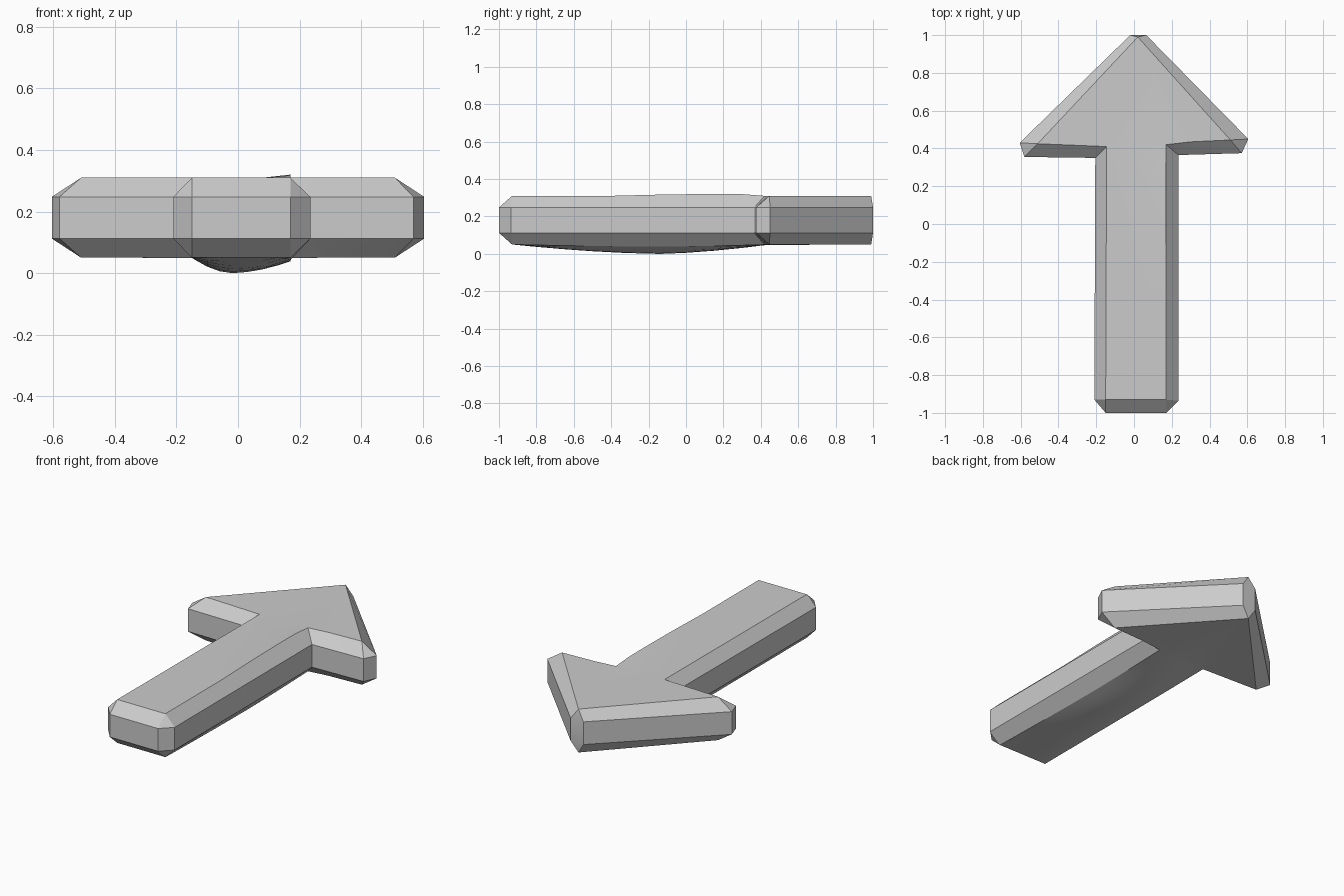
import bpy, bmesh, math

if "Cube" in bpy.data.objects:
    bpy.data.objects.remove(bpy.data.objects["Cube"])

# Arrow outline, counter-clockwise: (inner points on the flat face, outer points on the side wall)
CORNERS = [
    ([(-0.15, -0.93)], [(-0.21, -0.93), (-0.15, -1.0)]),
    ([(0.17, -0.93)], [(0.17, -1.0), (0.235, -0.935)]),
    ([(0.17, 0.42), (0.30, 0.435)], [(0.235, 0.365)]),
    ([(0.51, 0.445)], [(0.57, 0.375), (0.605, 0.45)]),
    ([(0.02, 0.99)], [(0.065, 1.0), (-0.02, 1.0)]),
    ([(-0.51, 0.425)], [(-0.605, 0.43), (-0.58, 0.355)]),
    ([(-0.145, 0.41)], [(-0.205, 0.35)]),
]
BOTTOM, LOW, HIGH, TOP = 0.05, 0.112, 0.248, 0.31

bm = bmesh.new()


def half(z_in, z_out):
    """Flat cap with a chamfered rim; returns the outer loop."""
    inner = [[bm.verts.new((*p, z_in)) for p in c[0]] for c in CORNERS]
    outer = [[bm.verts.new((*p, z_out)) for p in c[1]] for c in CORNERS]
    bm.faces.new([v for group in inner for v in group])
    for i in range(len(CORNERS)):
        a, b = inner[i], outer[i]
        a2, b2 = inner[(i + 1) % len(CORNERS)], outer[(i + 1) % len(CORNERS)]
        if len(a) + len(b) > 2:
            bm.faces.new(a + b[::-1])
        bm.faces.new([a[-1], b[-1], b2[0], a2[0]])
    return [v for group in outer for v in group]


# Bottom half, top half and side walls
low, high = half(BOTTOM, LOW), half(TOP, HIGH)
for i in range(len(low)):
    j = (i + 1) % len(low)
    bm.faces.new([low[i], low[j], high[j], high[i]])


def cap_geom(z):
    faces = [f for f in bm.faces if all(abs(v.co.z - z) < 1e-4 for v in f.verts)]
    return faces + list({e for f in faces for e in f.edges}) + list({v for f in faces for v in f.verts})


def slice_cap(z, axis, cuts):
    for c in cuts:
        co, no = [0, 0, 0], [0, 0, 0]
        co[axis], no[axis] = c, 1
        bmesh.ops.bisect_plane(bm, geom=cap_geom(z), dist=1e-5, plane_co=co, plane_no=no)


# Cuts that give the shaft faces enough points for their gentle bulges
caps = [f for f in bm.faces if len(f.verts) == len(CORNERS) + 1]
bmesh.ops.triangulate(bm, faces=caps)
slice_cap(BOTTOM, 0, [-0.14, -0.1, -0.06, -0.02, 0.03, 0.08, 0.13])
slice_cap(BOTTOM, 1, [-0.8, -0.65, -0.5, -0.33, -0.15, 0.0, 0.15, 0.3, 0.43])
slice_cap(TOP, 0, [0.08])
slice_cap(TOP, 1, [-0.4, -0.1, 0.15, 0.3])

for v in bm.verts:
    x, y, z = v.co
    if abs(z - BOTTOM) < 1e-4:
        # Belly under the shaft
        fx = max(0, 1 - abs((x + 0.02) / (0.13 if x < -0.02 else 0.22)) ** 1.8)
        t = (y + 0.15) / (0.78 if y < -0.15 else 0.6)
        fy = max(0, 1 - abs(t) ** 1.6)
        v.co.z -= 0.05 * fx * fy
    elif abs(z - TOP) < 1e-4 and x > 0.1:
        # Slight swell along the right edge on top
        v.co.z += 0.01 * max(0, 1 - abs(x - 0.17) / 0.08) * max(0, 1 - ((y - 0.15) / 0.5) ** 2) * (y < 0.35)

bmesh.ops.recalc_face_normals(bm, faces=bm.faces)
mesh = bpy.data.meshes.new("arrow")
bm.to_mesh(mesh)
bm.free()
arrow = bpy.data.objects.new("arrow", mesh)
bpy.context.collection.objects.link(arrow)
bpy.context.view_layer.objects.active = arrow
arrow.select_set(True)
bpy.ops.object.shade_smooth_by_angle(angle=math.radians(20))
